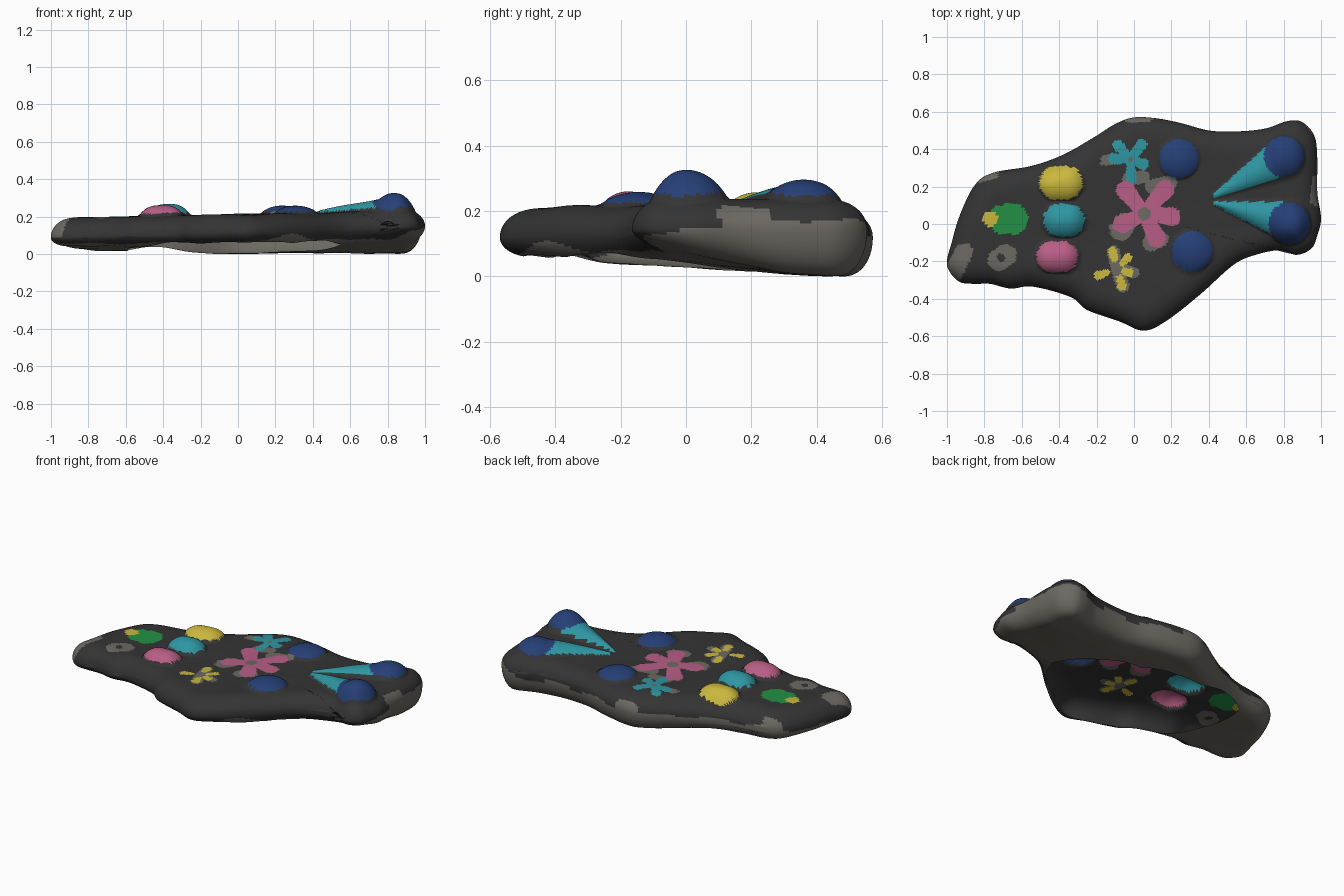
import bpy, math
from mathutils import Vector, noise, kdtree

if "Cube" in bpy.data.objects:
    bpy.data.objects.remove(bpy.data.objects["Cube"])

# Palette (sRGB 0-255 converted to linear)
PALETTE = {"charcoal": (52, 52, 52), "stone_grey": (108, 105, 98), "teal": (46, 150, 162),
           "navy": (37, 63, 118), "yellow": (202, 184, 62), "pink": (184, 94, 134),
           "green": (35, 145, 68)}
NAMES = list(PALETTE)


def lin(c):
    c /= 255
    return c / 12.92 if c <= 0.04045 else ((c + 0.055) / 1.055) ** 2.4


# Stone outline seen from the top, counter-clockwise
OUTLINE = [(1, .03), (.98, .17), (.98, .35), (.965, .47), (.9, .545), (.82, .55), (.7, .51),
           (.55, .495), (.4, .5), (.25, .54), (.12, .565), (0, .57), (-.1, .535), (-.22, .46),
           (-.38, .37), (-.55, .31), (-.75, .275), (-.85, .21), (-.93, .05), (-.975, -.1),
           (-1, -.22), (-.94, -.305), (-.86, -.32), (-.77, -.32), (-.66, -.345), (-.54, -.335),
           (-.34, -.39), (-.25, -.46), (-.08, -.52), (.05, -.57), (.17, -.52), (.35, -.38),
           (.53, -.22), (.65, -.165), (.78, -.14), (.87, -.165), (.95, -.13), (.98, -.06)]
CENTRE = Vector((.08, .03))
# Hole in the underside: (angle in degrees, radius)
HOLE = [(-62, .45), (-13, .48), (10, .40), (30, .33), (68, .25), (110, .33), (133, .42),
        (162, .70), (209, .62), (240, .52), (270, .53), (298, .45)]


def spline(pts, steps):
    out, n = [], len(pts)
    for i in range(n):
        p0, p1, p2, p3 = (Vector(pts[(i + k) % n]) for k in (-1, 0, 1, 2))
        for s in range(steps):
            t = s / steps
            out.append(.5 * (2 * p1 + (p2 - p0) * t + (2 * p0 - 5 * p1 + 4 * p2 - p3) * t * t
                             + (3 * p1 - p0 - 3 * p2 + p3) * t ** 3))
    return out


def hole_radius(v):
    a = math.degrees(math.atan2(v.y, v.x))
    a = a + 360 if a < -62 else a
    for (a0, r0), (a1, r1) in zip(HOLE, HOLE[1:]):
        if a0 <= a <= a1:
            return r0 + (r1 - r0) * (a - a0) / (a1 - a0)
    return .45


# Painted shapes: tapered capsules (colour, start, end, start radius, end radius, height)
shapes = []


def paint(colour, a, b, ra, rb=None, h=0):
    shapes.append((NAMES.index(colour), Vector(a), Vector(b), ra, ra if rb is None else rb, h))


def dot(colour, c, r, h=0, stretch=0):
    paint(colour, (c[0] - stretch, c[1]), (c[0] + stretch, c[1]), r, h=h)


def flower(colour, c, tips, r, core, start):
    dot("stone_grey", c, core)
    c = Vector(c)
    for t in tips:
        t = Vector(t)
        paint(colour, c.lerp(t, start), t, r * .75, r)


# Domes along the back and at the tail
dot("navy", (.24, .35), .105, .045)
dot("navy", (.31, -.145), .108, .045)
dot("navy", (.80, .36), .108, .06)
dot("navy", (.83, .005), .11, .085)
dot("yellow", (-.39, .22), .09, .055, .026)
dot("teal", (-.375, .02), .088, .06, .022)
dot("pink", (-.41, -.175), .083, .055, .028)
# Tapered tail wedges
paint("teal", (.43, .15), (.78, .345), .012, .105, .05)
paint("teal", (.44, .11), (.80, .02), .012, .10, .065)
# Leaf mark with a yellow dot, and a grey ring
dot("yellow", (-.77, .03), .042)
dot("green", (-.67, .025), .08, 0, .025)
dot("charcoal", (-.71, -.18), .022)
paint("stone_grey", (-.725, -.195), (-.685, -.165), .058)
# Flowers
flower("pink", (.055, .055), [(-.045, .18), (.165, .185), (.20, .04), (.12, -.075), (-.06, .0)],
       .05, .035, .3)
flower("teal", (-.02, .345), [(-.085, .42), (.04, .425), (.05, .32), (-.015, .245), (-.11, .35)],
       .03, .014, .15)
flower("yellow", (-.09, -.24), [(-.115, -.145), (-.035, -.18), (-.025, -.26), (-.065, -.33),
                                (-.19, -.275)], .024, .022, .55)
# Bare stone showing around the flowers
for a, b, r in [((.1, .2), (.19, .22), .04), ((-.07, -.03), (-.05, .0), .06),
                ((-.03, .24), (.05, .25), .035), ((-.15, .34), (-.11, .35), .03),
                ((.09, -.1), (.14, -.08), .045), ((-.09, -.24), (-.11, -.15), .034),
                ((-.09, -.24), (-.06, -.33), .034), ((-.09, -.24), (.0, -.26), .03),
                # worn patches at the rim
                ((-.97, -.27), (-.91, -.15), .05), ((-.84, .245), (-.75, .265), .025),
                ((-.03, .56), (.08, .565), .018), ((.97, .13), (.98, .24), .03)]:
    paint("stone_grey", a, b, r)


def closeness(p, s):
    """0 on the shape's spine, 1 on its border."""
    _, a, b, ra, rb, _ = s
    ab = b - a
    t = max(0, min(1, (p - a).dot(ab) / ab.length_squared)) if ab.length_squared > 0 else 0
    return (p - a - ab * t).length / (ra + (rb - ra) * t), t


edge = spline(OUTLINE, 8)
fine = spline(OUTLINE, 32)
tree = kdtree.KDTree(len(fine))
for i, p in enumerate(fine):
    tree.insert((p.x, p.y, 0), i)
tree.balance()


def rounded(p, w):
    d = min(1, tree.find((p.x, p.y, 0))[2] / w)
    return math.sqrt(max(0, 1 - (1 - d) ** 2.2))


def equator(p):
    return .12 + .03 * p.x


def top_z(p):
    lobe = max(0, min(1, (p.x - .45) / .35))
    z = .213 + .018 * p.x + .012 * lobe + .008 * noise.noise(Vector((p.x * 4, p.y * 4, 0)))
    f = rounded(p, .13)
    bump = 0
    for s in shapes:
        if s[5]:
            q, t = closeness(p, s)
            if q < 1.1:
                k = .25 + .75 * t if s[3] != s[4] else 1
                bump = max(bump, s[5] * k * (1 - (q / 1.1) ** 2) ** .75)
    return equator(p) + (z - equator(p)) * f + bump * f


def under_z(p):
    z = .03 - .06 * p.y + .3 * max(0, p.x - .4) * max(0, .3 - p.y)
    z += .006 * noise.noise(Vector((p.x * 5, p.y * 5, 7)))
    return equator(p) + (z - equator(p)) * rounded(p, .10)


# Stone shell: underside rows from the hole outwards, then top rows inwards
N, UNDER, TOP = len(edge), 20, 80
verts, faces = [], []
for k in range(UNDER):
    u = 1 - (1 - k / UNDER) ** 1.8
    for e in edge:
        ray = e - CENTRE
        inner = CENTRE + ray * min(.94, hole_radius(ray) / ray.length)
        p = inner.lerp(e, u)
        verts.append((p.x, p.y, under_z(p)))
for k in range(TOP):
    s = (1 - (k / TOP)) if k == 0 else 1 - (k / TOP) ** 1.5
    for e in edge:
        p = CENTRE.lerp(e, s)
        verts.append((p.x, p.y, top_z(p)))
verts.append((CENTRE.x, CENTRE.y, top_z(CENTRE)))
for k in range(UNDER + TOP - 1):
    for j in range(N):
        a, b = k * N + j, k * N + (j + 1) % N
        faces.append((a, b, b + N, a + N))
last = (UNDER + TOP - 1) * N
faces += [(last + j, last + (j + 1) % N, len(verts) - 1) for j in range(N)]
low = min(v[2] for v in verts)
verts = [(x, y, z - low) for x, y, z in verts]

mesh = bpy.data.meshes.new("painted_stone")
mesh.from_pydata(verts, [], faces)
for name, rgb in PALETTE.items():
    mat = bpy.data.materials.new(name)
    mat.diffuse_color = (*[lin(c) for c in rgb], 1)
    mat.use_nodes = True
    mat.node_tree.nodes["Principled BSDF"].inputs["Base Color"].default_value = mat.diffuse_color
    mesh.materials.append(mat)


# Bare stone low on the sides, charcoal above, painted shapes on top
def colour_of(c, on_top):
    p = Vector((c.x, c.y))
    limit = .085 + .07 * p.y + .03 * noise.noise(Vector((p.x * 5, p.y * 5, 3)))
    limit += .06 * max(0, min(1, (p.x - .8) / .12))
    if p.y < 0:
        limit += .06 * math.exp(-((p.x - .25) / .17) ** 2)
    if c.z < limit:
        return 1
    if on_top:
        for s in shapes:
            if closeness(p, s)[0] < 1:
                return s[0]
    return 0


for f in mesh.polygons:
    f.use_smooth = True
    f.material_index = colour_of(f.center, f.index >= UNDER * N)
mesh.update()
obj = bpy.data.objects.new("painted_stone", mesh)
bpy.context.collection.objects.link(obj)
